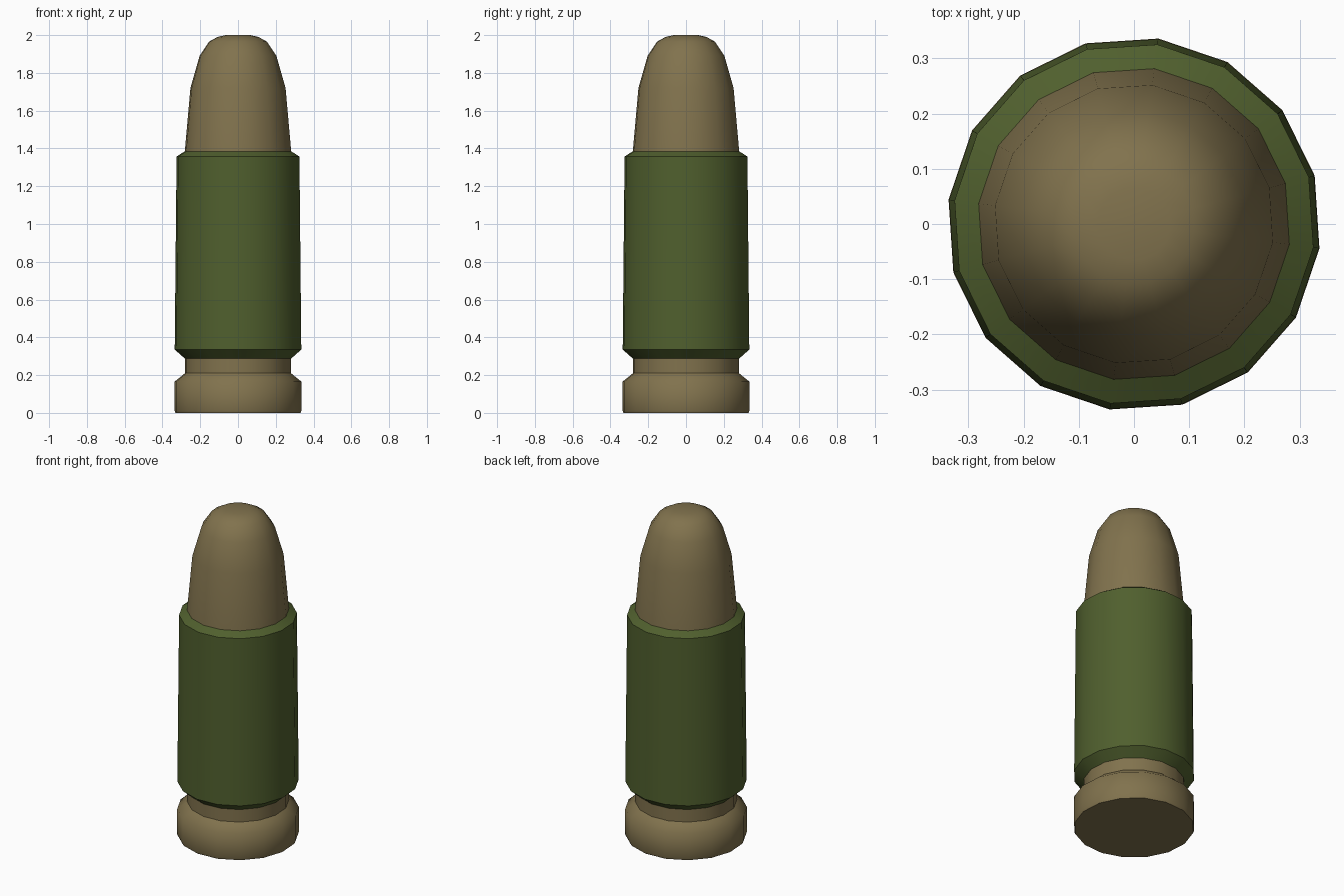
import bpy, bmesh, math

if "Cube" in bpy.data.objects:
    bpy.data.objects.remove(bpy.data.objects["Cube"])

SIDES = 16
OFFSET = math.radians(15)


def material(name, rgb):
    m = bpy.data.materials.new(name)
    m.diffuse_color = (*rgb, 1)
    m.use_nodes = True
    m.node_tree.nodes["Principled BSDF"].inputs["Base Color"].default_value = m.diffuse_color
    return m


def lathe(name, profile, mat, cap_bottom=False, cap_top=False, angle=30):
    """Revolve (radius, z) points, listed bottom to top, into a 16-sided part."""
    bm = bmesh.new()
    rings = []
    for r, z in profile:
        rings.append([bm.verts.new((r * math.cos(OFFSET + i * math.tau / SIDES),
                                    r * math.sin(OFFSET + i * math.tau / SIDES), z))
                      for i in range(SIDES)])
    for a, b in zip(rings, rings[1:]):
        for i in range(SIDES):
            j = (i + 1) % SIDES
            bm.faces.new((a[i], a[j], b[j], b[i]))
    if cap_bottom:
        bm.faces.new(rings[0][::-1])
    if cap_top:
        bm.faces.new(rings[-1])
    mesh = bpy.data.meshes.new(name)
    bm.to_mesh(mesh)
    bm.free()
    obj = bpy.data.objects.new(name, mesh)
    bpy.context.collection.objects.link(obj)
    mesh.materials.append(mat)
    bpy.ops.object.select_all(action='DESELECT')
    obj.select_set(True)
    bpy.context.view_layer.objects.active = obj
    bpy.ops.object.shade_smooth_by_angle(angle=math.radians(angle))
    return obj


brass = material("brass", (0.22, 0.17, 0.075))
green = material("green", (0.08, 0.115, 0.027))

# Rimmed base with the extractor groove
lathe("base_rim", [(0.334, 0), (0.339, 0.012), (0.339, 0.165), (0.283, 0.21)],
      brass, cap_bottom=True, angle=60)
lathe("groove", [(0.283, 0.21), (0.283, 0.287)], brass)

# Slightly tapered case with bevelled ends
lathe("case", [(0.283, 0.287), (0.338, 0.335), (0.328, 1.357), (0.284, 1.385)], green)

# Rounded tip
lathe("tip", [(0.284, 1.385), (0.254, 1.72), (0.205, 1.89), (0.155, 1.965),
              (0.11, 1.99), (0.066, 2.0)], brass, cap_top=True, angle=40)
